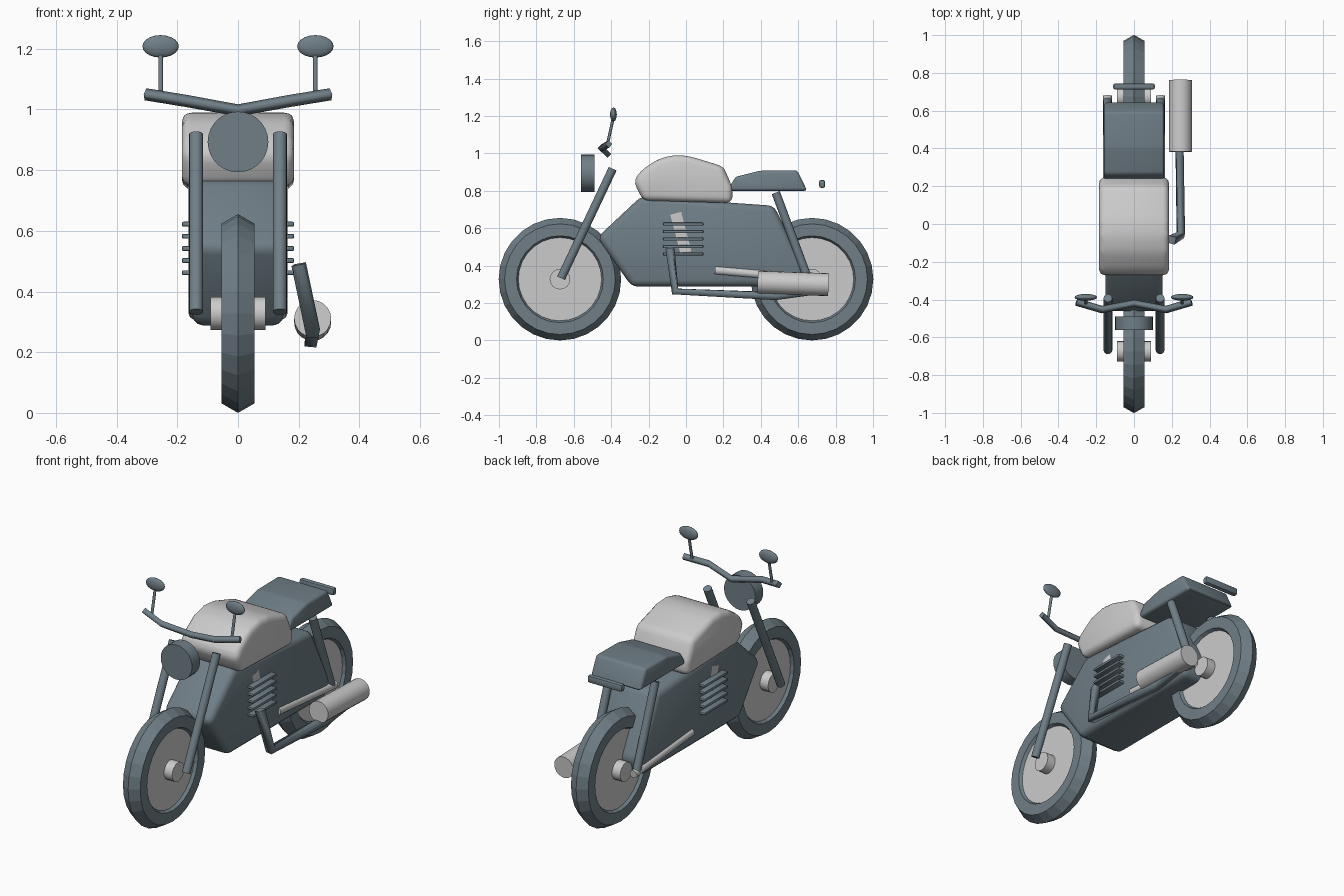
import bpy, bmesh
from math import pi, radians
from mathutils import Vector

if "Cube" in bpy.data.objects:
    bpy.data.objects.remove(bpy.data.objects["Cube"])


def finish(name, smooth=None):
    o = bpy.context.object
    o.name = name
    if smooth:
        bpy.ops.object.shade_smooth_by_angle(angle=radians(smooth))
    return o


def link_mesh(name, bm, smooth=35):
    me = bpy.data.meshes.new(name)
    bm.to_mesh(me)
    bm.free()
    o = bpy.data.objects.new(name, me)
    bpy.context.collection.objects.link(o)
    bpy.ops.object.select_all(action='DESELECT')
    bpy.context.view_layer.objects.active = o
    o.select_set(True)
    return finish(name, smooth)


def rod(name, a, b, r, sides=16, smooth=40):
    a, b = Vector(a), Vector(b)
    d = b - a
    bpy.ops.mesh.primitive_cylinder_add(vertices=sides, radius=r, depth=d.length, location=(a + b) / 2,
                                        rotation=d.to_track_quat('Z', 'Y').to_euler())
    return finish(name, smooth)


def slab(name, profile, half, bevel, segs=3):
    """Side profile (y, z) extruded across x with rounded edges."""
    bm = bmesh.new()
    f = bm.faces.new([bm.verts.new((-half, y, z)) for y, z in profile])
    ext = bmesh.ops.extrude_face_region(bm, geom=[f])['geom']
    bmesh.ops.translate(bm, vec=(2 * half, 0, 0), verts=[v for v in ext if isinstance(v, bmesh.types.BMVert)])
    bmesh.ops.recalc_face_normals(bm, faces=bm.faces)
    bmesh.ops.bevel(bm, geom=list(bm.edges), offset=bevel, segments=segs, profile=0.5,
                    affect='EDGES', clamp_overlap=True)
    return link_mesh(name, bm)


def bar(name, center, size, bevel):
    _, y, z = center
    h, k = size[1] / 2, size[2] / 2
    return slab(name, [(y - h, z - k), (y + h, z - k), (y + h, z + k), (y - h, z + k)],
                size[0] / 2, bevel, 2)


def pipe(name, pts, r):
    cu = bpy.data.curves.new(name, 'CURVE')
    cu.dimensions = '3D'
    cu.bevel_depth = r
    cu.bevel_resolution = 0
    cu.use_fill_caps = True
    s = cu.splines.new('POLY')
    s.points.add(len(pts) - 1)
    for p, c in zip(s.points, pts):
        p.co = (*c, 1)
    o = bpy.data.objects.new(name, cu)
    bpy.context.collection.objects.link(o)
    return o


def paint(o):
    o.data.materials.append(pale)
    return o


pale = bpy.data.materials.new("pale_metal")
pale.diffuse_color = (0.62, 0.62, 0.60, 1)
pale.use_nodes = True
pale.node_tree.nodes["Principled BSDF"].inputs["Base Color"].default_value = pale.diffuse_color
dark = bpy.data.materials.new("slate")
dark.diffuse_color = (0.16, 0.21, 0.24, 1)
dark.use_nodes = True
dark.node_tree.nodes["Principled BSDF"].inputs["Base Color"].default_value = dark.diffuse_color

# Wheels: faceted tyre, disc rim and hub
for end, y in (("front", -0.674), ("rear", 0.674)):
    bpy.ops.mesh.primitive_torus_add(major_segments=28, minor_segments=6, major_radius=0.264,
                                     minor_radius=0.0635, location=(0, y, 0.3275), rotation=(0, pi / 2, 0))
    finish(end + "_tyre")
    paint(rod(end + "_rim", (-0.038, y, 0.3275), (0.038, y, 0.3275), 0.223, 28))
    paint(rod(end + "_hub", (-0.09, y, 0.3275), (0.09, y, 0.3275), 0.055))

# Frame and engine block
slab("body", [(-0.475, 0.55), (-0.24, 0.77), (0.47, 0.72), (0.64, 0.38), (0.60, 0.288), (-0.29, 0.288)],
     0.15, 0.035)

# Fuel tank
paint(slab("tank", [(-0.28, 0.85), (-0.245, 0.905), (-0.15, 0.97), (-0.06, 0.992), (0.02, 0.985),
                    (0.20, 0.93), (0.248, 0.82), (0.248, 0.735), (-0.23, 0.748)], 0.185, 0.04))

# Seat
slab("seat", [(0.22, 0.80), (0.265, 0.875), (0.40, 0.908), (0.595, 0.91), (0.648, 0.80)], 0.16, 0.016)

# Engine cylinder showing through the body sides, and cooling fins
paint(rod("engine_cylinder", (0, -0.055, 0.68), (0, 0.0, 0.47), 0.153, 32))
for i in range(5):
    bar(f"cooling_fin_{i + 1}", (0, -0.015, 0.622 - 0.04 * i), (0.37, 0.215, 0.016), 0.005)

# Paired parts: fork legs, rear shocks, swingarms, mirrors
for side, s in (("left", -1), ("right", 1)):
    rod(side + "_fork", (s * 0.138, -0.668, 0.333), (s * 0.138, -0.392, 0.918), 0.023)
    rod(side + "_shock", (s * 0.14, 0.48, 0.79), (s * 0.14, 0.65, 0.335), 0.023)
    paint(rod(side + "_swingarm", (s * 0.14, 0.155, 0.375), (s * 0.14, 0.68, 0.33), 0.023))
    rod(side + "_mirror_stem", (s * 0.255, -0.422, 1.04), (s * 0.255, -0.389, 1.19), 0.008, 10)
    bpy.ops.mesh.primitive_uv_sphere_add(segments=16, ring_count=10, radius=1, location=(s * 0.255, -0.388, 1.208))
    mirror = finish(side + "_mirror", 35)
    mirror.scale = (0.06, 0.018, 0.037)

# Handlebar and headlight
pipe("handlebar", [(-0.305, -0.413, 1.05), (-0.17, -0.453, 1.028), (0, -0.42, 0.997),
                   (0.17, -0.453, 1.028), (0.305, -0.413, 1.05)], 0.02)
rod("headlight", (0, -0.561, 0.893), (0, -0.489, 0.893), 0.1, 28)

# Tail light
bar("tail_light", (0, 0.728, 0.837), (0.22, 0.032, 0.042), 0.01)

# Exhaust on the right side
pipe("exhaust_pipe", [(0.2, -0.085, 0.49), (0.248, -0.058, 0.262), (0.24, 0.48, 0.237), (0.243, 0.755, 0.275)], 0.028)
paint(rod("silencer", (0.246, 0.383, 0.311), (0.246, 0.762, 0.298), 0.061, 20))

for o in bpy.data.objects:
    if not o.data.materials:
        o.data.materials.append(dark)
